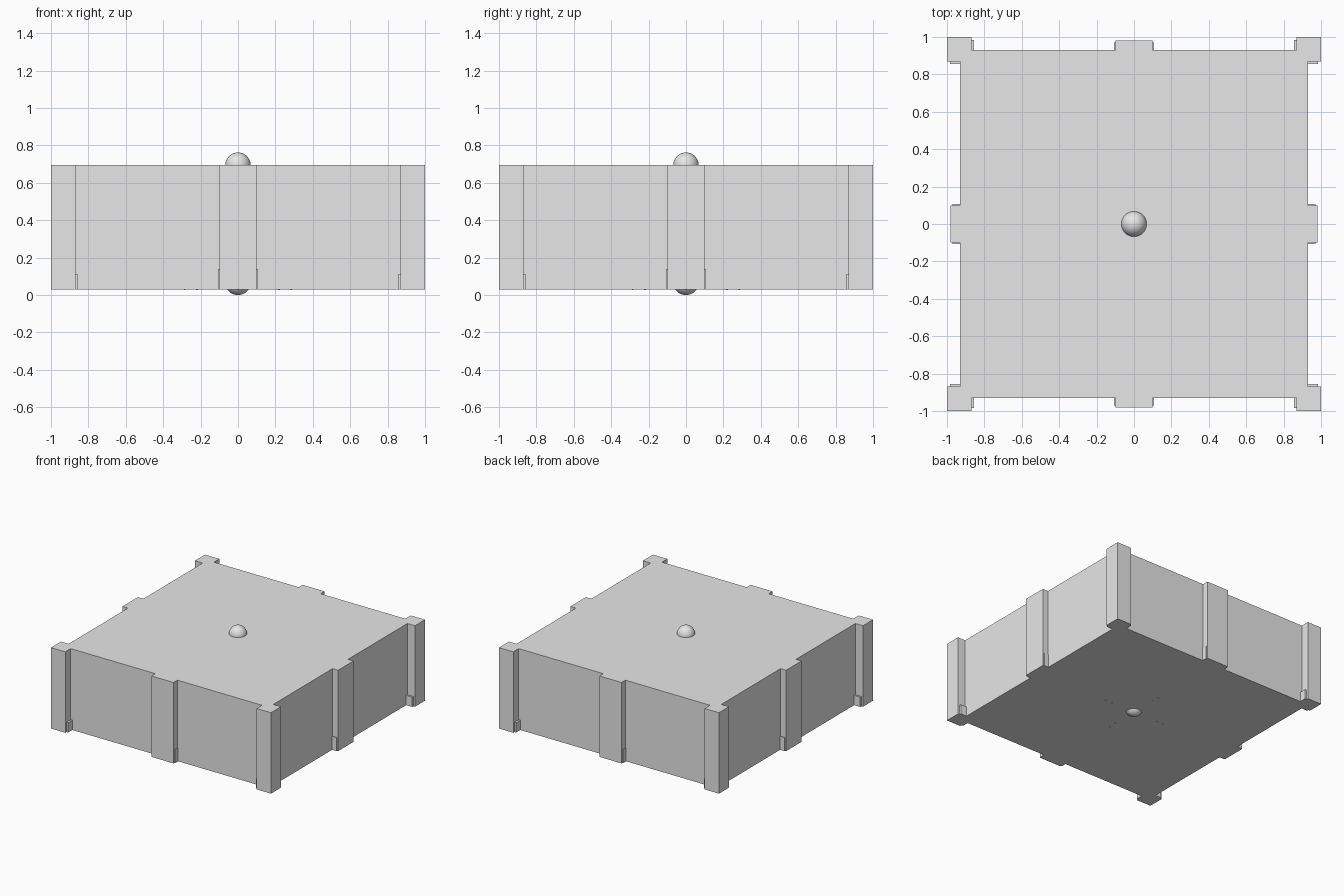
import bpy, bmesh
from math import pi
from mathutils import Matrix

if "Cube" in bpy.data.objects:
    bpy.data.objects.remove(bpy.data.objects["Cube"], do_unlink=True)

BOTTOM, TOP, WALL = 0.03, 0.695, 0.93
SIDES = ("front", "left", "back", "right")

grey = bpy.data.materials.new("plain grey")
grey.use_nodes = True
grey.diffuse_color = (0.8, 0.8, 0.8, 1)
grey.node_tree.nodes["Principled BSDF"].inputs["Base Color"].default_value = (0.8, 0.8, 0.8, 1)


def prism(name, outline, z0, z1, turn=0):
    """Extrude a counter-clockwise plan outline, turned by quarter turns."""
    bm = bmesh.new()
    face = bm.faces.new([bm.verts.new((x, y, z0)) for x, y in outline])
    new = bmesh.ops.extrude_face_region(bm, geom=[face])["geom"]
    for v in new:
        if isinstance(v, bmesh.types.BMVert):
            v.co.z = z1
    bmesh.ops.recalc_face_normals(bm, faces=bm.faces)
    bm.transform(Matrix.Rotation(turn * pi / 2, 4, "Z"))
    mesh = bpy.data.meshes.new(name)
    bm.to_mesh(mesh)
    bm.free()
    mesh.materials.append(grey)
    obj = bpy.data.objects.new(name, mesh)
    bpy.context.collection.objects.link(obj)
    return obj


def rect(x0, x1, y0, y1):
    return [(x0, y0), (x1, y0), (x1, y1), (x0, y1)]


def ball(name, z):
    bpy.ops.mesh.primitive_uv_sphere_add(segments=32, ring_count=16, radius=0.0675, location=(0, 0, z))
    obj = bpy.context.object
    obj.name = name
    obj.data.materials.append(grey)
    bpy.ops.object.shade_smooth()


# Main block
prism("body", rect(-WALL, WALL, -WALL, WALL), BOTTOM, TOP)

# Posts wrapping the corners, pilasters mid-wall, and low tabs beside them
post = [(0.87, -1), (1, -1), (1, -0.87), (WALL, -0.87), (WALL, -WALL), (0.87, -WALL)]
for turn, side in enumerate(SIDES):
    prism(f"corner_post_{side}", post, BOTTOM, TOP, turn)
    prism(f"pilaster_{side}", rect(-0.1, 0.1, -0.98, -WALL), BOTTOM, TOP, turn)
    for s, hand in ((-1, "a"), (1, "b")):
        xs = sorted((s * 0.855, s * 0.87))
        prism(f"post_tab_{side}_{hand}", rect(*xs, -0.985, -WALL), BOTTOM, 0.11, turn)
        xs = sorted((s * 0.1, s * 0.106))
        prism(f"pilaster_tab_{side}_{hand}", rect(*xs, -0.97, -WALL), BOTTOM, 0.14, turn)
    # Tiny studs under the block
    for r, place in ((0.22, "inner"), (0.285, "outer")):
        prism(f"stud_{place}_{side}", rect(-0.005, 0.005, -r - 0.005, -r + 0.005),
              BOTTOM - 0.003, BOTTOM, turn)

# Knobs in the middle of the top and underside
ball("top_knob", TOP)
ball("bottom_knob", 0.0675)
